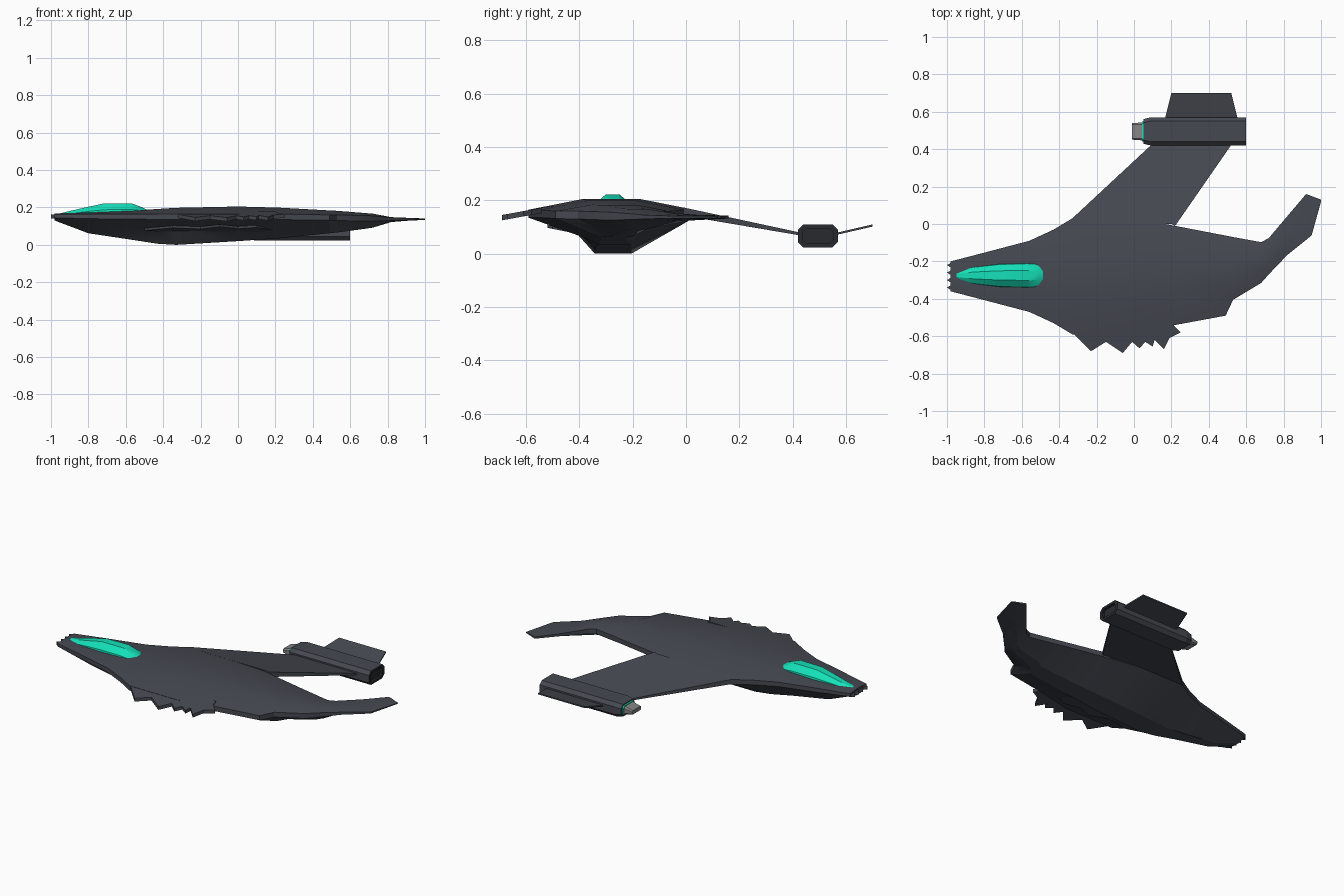
import bpy, bmesh, math

if "Cube" in bpy.data.objects:
    bpy.data.objects.remove(bpy.data.objects["Cube"])


def material(name, rgb):
    m = bpy.data.materials.new(name)
    m.diffuse_color = (*rgb, 1)
    m.use_nodes = True
    m.node_tree.nodes["Principled BSDF"].inputs["Base Color"].default_value = m.diffuse_color
    return m


SLATE = material("slate_hull", (0.06, 0.066, 0.082))
DARK = material("dark_rim", (0.022, 0.023, 0.027))
TEAL = material("teal_glass", (0.007, 0.74, 0.48))
GREY = material("grey_metal", (0.23, 0.23, 0.23))


def make(name, bm, mat, smooth=None):
    bmesh.ops.recalc_face_normals(bm, faces=bm.faces)
    me = bpy.data.meshes.new(name)
    bm.to_mesh(me)
    bm.free()
    ob = bpy.data.objects.new(name, me)
    bpy.context.collection.objects.link(ob)
    me.materials.append(mat)
    if smooth:
        bpy.ops.object.select_all(action='DESELECT')
        ob.select_set(True)
        bpy.context.view_layer.objects.active = ob
        bpy.ops.object.shade_smooth_by_angle(angle=math.radians(smooth))
    return ob


def loft(name, rings, mat, smooth=None):
    """Skin a list of equal-length rings and cap both ends."""
    bm = bmesh.new()
    vs = [[bm.verts.new(p) for p in r] for r in rings]
    n = len(vs[0])
    for a, b in zip(vs, vs[1:]):
        for i in range(n):
            j = (i + 1) % n
            bm.faces.new((a[i], a[j], b[j], b[i]))
    bm.faces.new(vs[0])
    bm.faces.new(vs[-1])
    return make(name, bm, mat, smooth)


def plate(name, outline, top, thick, mat):
    """Thin sheet whose top height and thickness depend on y."""
    upper = [(x, y, top(y)) for x, y in outline]
    lower = [(x, y, top(y) - thick(y)) for x, y in outline]
    return loft(name, [upper, lower], mat)


# Hull: x, left edge y, right edge y, top z, edge top z, edge bottom z, belly z
stations = [
    (-0.98, -0.20, -0.36, .168, .163, .145, .130),
    (-0.80, -0.153, -0.407, .173, .165, .140, .062),
    (-0.56, -0.09, -0.47, .182, .165, .138, .026),
    (-0.43, -0.03, -0.53, .192, .165, .136, .006),
    (-0.33, 0.03, -0.59, .198, .165, .135, .000),
    (0.00, 0.03, -0.59, .205, .165, .135, .020),
    (0.22, -0.01, -0.54, .199, .165, .135, .035),
    (0.49, -0.062, -0.49, .184, .160, .132, .062),
    (0.53, -0.07, -0.405, .182, .160, .130, .066),
    (0.68, -0.097, -0.315, .170, .157, .127, .086),
    (0.72, -0.076, -0.27, .167, .155, .126, .092),
    (0.82, 0.042, -0.165, .148, .146, .130, .122),
    (0.92, 0.16, -0.085, .144, .143, .132, .130),
    (0.95, 0.149, -0.06, .143, .142, .133, .131),
    (1.00, 0.13, 0.12, .141, .140, .135, .134),
]


def hull_ring(x, yl, yr, zt, ze, zb, zbelly):
    c, h = (yl + yr) / 2, (yl - yr) / 2
    # the right underside is torn open amidships, so it is hollowed there
    torn = 0.04 if -0.5 < x < 0.1 else 0.0
    return [(x, yl, ze), (x, c + .35 * h, zt), (x, c - .35 * h, zt),
            (x, yr, ze), (x, yr, zb),
            (x, c - .42 * h, zbelly + (zb - zbelly) * .27 + torn),
            (x, c - .2 * h, zbelly), (x, c + .24 * h, zbelly), (x, yl, zb)]


loft("hull", [hull_ring(*s) for s in stations], SLATE, 20)

# Broken teeth at the nose tip
for i in range(4):
    y = -0.34 + i * 0.04
    plate("nose_tooth", [(-.97, y - .018), (-1.0, y), (-.97, y + .018)],
          lambda y: .162, lambda y: .022, SLATE)

# Torn stump of the missing right wing
plate("torn_wing_stump",
      [(-.34, -.57), (-.23, -.68), (-.15, -.63), (-.06, -.69), (-.01, -.63),
       (.03, -.665), (.06, -.63), (.10, -.655), (.11, -.62), (.16, -.67),
       (.19, -.61), (.25, -.58), (.21, -.54), (.2, -.5), (-.2, -.5)],
      lambda y: .167 + (y + .57) * .18, lambda y: .02, SLATE)

# Ragged strip under the right side of the belly
plate("torn_belly_strip",
      [(-.5, -.42), (-.35, -.49), (-.2, -.46), (-.1, -.52), (0, -.47),
       (.1, -.5), (.2, -.42), (.1, -.38), (-.4, -.38)],
      lambda y: .105 - (y + .5) * .2, lambda y: .012, SLATE)

# Left wing
plate("left_wing", [(-.33, .03), (-.2, 0), (.2, 0), (.22, -.01), (.525, .43), (.1, .43)],
      lambda y: .165 - (y - .03) * .215, lambda y: .03 - max(y, 0) * .045, SLATE)

# Canopy: x, half width, base z, top z
canopy = [(-.95, .022, .16, .169), (-.86, .045, .16, .19), (-.72, .062, .165, .221),
          (-.57, .066, .168, .222), (-.51, .062, .17, .20), (-.48, .042, .17, .185)]
loft("canopy", [[(x, -.275 + w * k, zb + (zt - zb) * t) for k, t in
                 ((-1, 0), (-.95, .4), (-.4, 1), (.4, 1), (.95, .4), (1, 0))]
                for x, w, zb, zt in canopy], TEAL, 30)


# Engine pod with chamfered corners
def octagon(x, hy, hz, c):
    return [(x, .495 + a, .067 + b) for a, b in
            ((-hy, -hz + c), (-hy + c, -hz), (hy - c, -hz), (hy, -hz + c),
             (hy, hz - c), (hy - c, hz), (-hy + c, hz), (-hy, hz - c))]


pod = loft("engine_pod", [octagon(.05, .066, .037, .02), octagon(.09, .075, .043, .02),
                          octagon(.6, .075, .043, .02), octagon(.6, .056, .028, .012),
                          octagon(.585, .056, .028, .012)], SLATE)
pod.data.materials.append(DARK)
for f in pod.data.polygons:
    if f.center.x > .583 and f.center.x < .5995 or (abs(f.normal.x) > .9 and f.area < .003 and f.center.x > .599):
        f.material_index = 1

# Pod intake: teal ring and grey tapered nose
loft("intake_ring", [octagon(.042, .052, .030, .012), octagon(.055, .056, .032, .012)], TEAL)
loft("intake_nose", [octagon(-.01, .044, .012, .006), octagon(.045, .048, .026, .01)], GREY)

# Winglet outside the pod
plate("outer_winglet", [(.165, .56), (.2, .7), (.52, .7), (.555, .56)],
      lambda y: .08 + (y - .57) * .23, lambda y: .008, SLATE)
